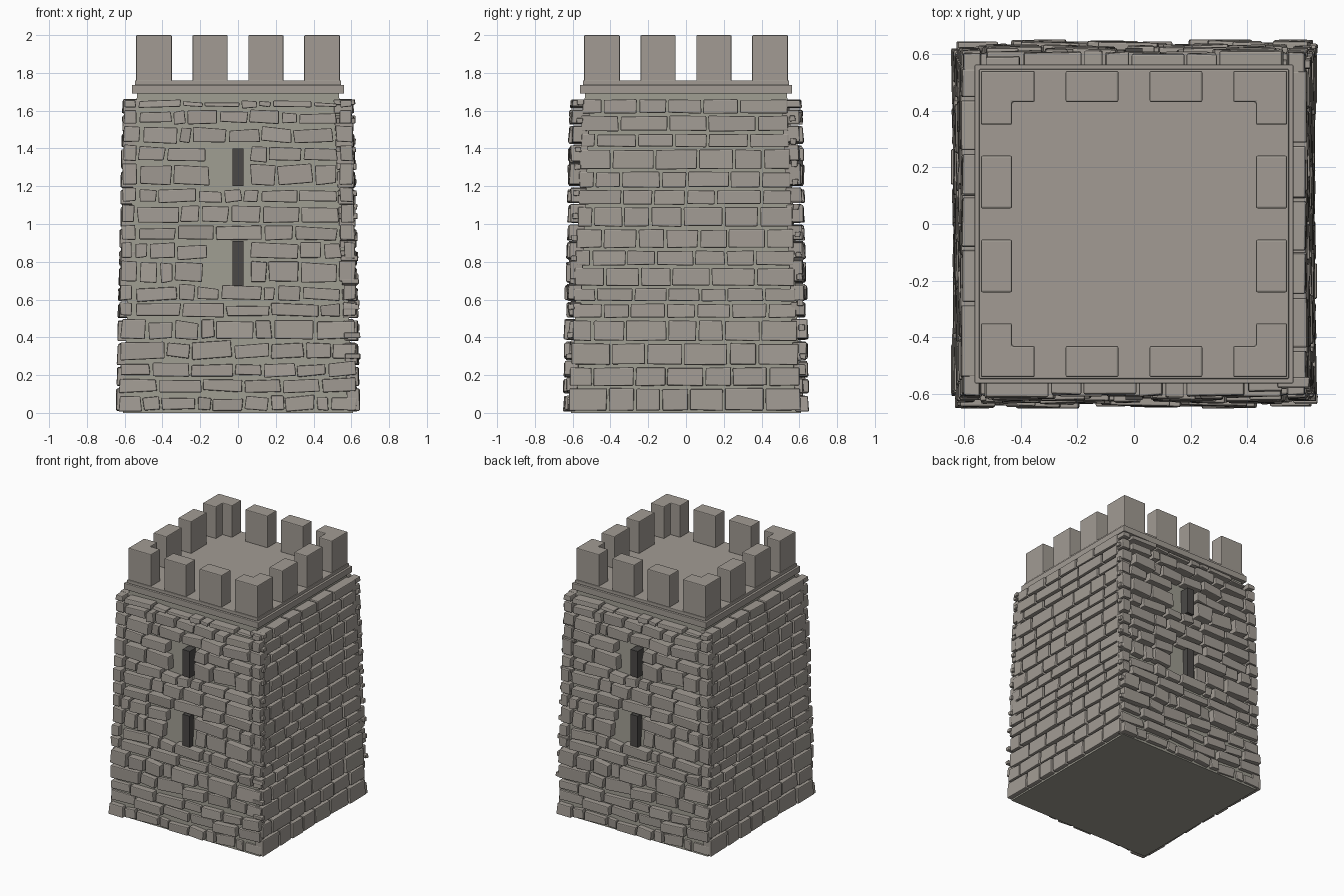
import bpy, bmesh, math, random
from mathutils import Matrix, Vector

if "Cube" in bpy.data.objects:
    bpy.data.objects.remove(bpy.data.objects["Cube"], do_unlink=True)
random.seed(7)
rnd = random.uniform
WALL_TOP = 1.69


def material(name, r, g, b):
    m = bpy.data.materials.new(name)
    m.use_nodes = True
    m.diffuse_color = (r, g, b, 1)
    m.node_tree.nodes["Principled BSDF"].inputs["Base Color"].default_value = (r, g, b, 1)
    return m


STONE = material("warm grey stone", 0.36, 0.33, 0.295)
MORTAR = material("mossy grey mortar", 0.34, 0.33, 0.28)
DARK = material("dark slit", 0.07, 0.066, 0.062)


def core(z):
    """Half width of the tapering wall."""
    return 0.61 - 0.075 * z / WALL_TOP


def envelope(z):
    """Distance from the axis to the stone faces."""
    return 0.642 - 0.036 * z / WALL_TOP


def finish(bm, name, mat, bevel=0.0, turn=0.0):
    bmesh.ops.recalc_face_normals(bm, faces=bm.faces)
    me = bpy.data.meshes.new(name)
    bm.to_mesh(me)
    bm.free()
    me.materials.append(mat)
    ob = bpy.data.objects.new(name, me)
    bpy.context.collection.objects.link(ob)
    ob.rotation_euler.z = turn
    if bevel:
        mod = ob.modifiers.new("worn edges", "BEVEL")
        mod.width, mod.segments, mod.limit_method = bevel, 2, "ANGLE"
    return ob


def copy(ob, name, turn):
    twin = ob.copy()
    twin.name = name
    twin.rotation_euler.z += turn
    bpy.context.collection.objects.link(twin)


def prism(bm, outline, z0, z1):
    face = bm.faces.new([bm.verts.new((x, y, z0)) for x, y in outline])
    top = bmesh.ops.extrude_face_region(bm, geom=[face])["geom"]
    for v in top:
        if isinstance(v, bmesh.types.BMVert):
            v.co.z = z1


def box(bm, x0, x1, y0, y1, z0, z1):
    prism(bm, [(x0, y0), (x1, y0), (x1, y1), (x0, y1)], z0, z1)


def stone(bm, x0, x1, z0, z1, jitter, tilt, proud):
    """One stone on the front wall, following the wall's lean."""
    w, h = x1 - x0, z1 - z0
    spin = Matrix.Rotation(tilt, 3, "Y")
    cx, cz = (x0 + x1) / 2, (z0 + z1) / 2
    corners = bmesh.ops.create_cube(bm, size=1)["verts"]
    offset = {}
    for v in corners:
        outer = v.co.y < 0
        key = (v.co.x > 0, v.co.z > 0)
        if key not in offset:
            offset[key] = Vector((rnd(-jitter, jitter), 0, rnd(-jitter, jitter)))
        p = spin @ Vector((v.co.x * w, 0, v.co.z * h)) + offset[key]
        z = max(0.005, cz + p.z)
        depth = envelope(z) + proud + rnd(-jitter, jitter) if outer else core(z) - 0.03
        v.co = (cx + p.x, -depth, z)


def split(x0, x1, low, high):
    """Cut a course into stones of uneven width."""
    widths = []
    while sum(widths) < x1 - x0 - low / 2:
        widths.append(rnd(low, high))
    scale = (x1 - x0) / sum(widths)
    x = x0
    for w in widths:
        yield x, x + w * scale
        x += w * scale


# Tapering wall core
bm = bmesh.new()
box(bm, -1, 1, -1, 1, 0, WALL_TOP + 0.01)
for v in bm.verts:
    v.co.x *= core(v.co.z)
    v.co.y *= core(v.co.z)
finish(bm, "wall_core", MORTAR)

# Rough stone courses on the front and back, left open around the slits
slits = [(0.67, 0.91), (1.2, 1.4)]
courses = [0.01, 0.105, 0.195, 0.285, 0.39, 0.51, 0.595, 0.69, 0.815, 0.915,
           1.005, 1.115, 1.205, 1.33, 1.43, 1.53, 1.615, 1.67]
bm = bmesh.new()
for z0, z1 in zip(courses, courses[1:]):
    mid = (z0 + z1) / 2
    edge = envelope(mid) - 0.005
    inner = edge - rnd(0.06, 0.1) if z0 > 0.5 else edge
    open_course = any(a < mid < b for a, b in slits)
    spans = [(-inner, -rnd(0.08, 0.18)), (0.06, inner)] if open_course else [(-inner, inner)]
    for a, b in spans:
        for x0, x1 in split(a, b, 0.07, 0.26):
            w = x1 - x0 - 0.014
            top = z1 - rnd(0.014, 0.03)
            limit = min(0.1, 0.012 / w)
            stone(bm, x0 + 0.007, x1 - 0.007, z0 + rnd(0, 0.008), top,
                  0.005, rnd(-limit, limit), rnd(-0.02, 0.012))
    # Small corner stones
    if inner < edge:
        for side in (-1, 1):
            a, b = sorted((side * (inner + 0.01), side * edge))
            stone(bm, a, b, z0 + 0.004, z1 - 0.012, 0.004, 0, rnd(-0.015, 0.004))
rough = finish(bm, "front_rough_stones", STONE, 0.006)
copy(rough, "back_rough_stones", math.pi)

# Regular brick courses on the two sides
courses = [0.01, 0.14, 0.252, 0.378, 0.5, 0.588, 0.67, 0.778, 0.87, 0.983,
           1.1, 1.19, 1.287, 1.405, 1.488, 1.583, 1.67]
bm = bmesh.new()
for i, (z0, z1) in enumerate(zip(courses, courses[1:])):
    edge = core((z0 + z1) / 2) + 0.01
    start = -edge
    if i % 2:
        start += rnd(0.08, 0.13)
        stone(bm, -edge, start - 0.012, z0 + 0.004, z1 - 0.012, 0.003, 0, 0)
    for x0, x1 in split(start, edge, 0.14, 0.25):
        stone(bm, x0, x1 - 0.012, z0 + 0.004, z1 - 0.012, 0.003, 0, rnd(-0.004, 0.004))
bricks = finish(bm, "left_side_bricks", STONE, 0.006, math.pi / 2)
copy(bricks, "right_side_bricks", math.pi)

# Little chips of stone along the left corners
bm = bmesh.new()
for side in (-1, 1):
    z = 0.3
    while z < 1.66:
        x = side * (core(z) + 0.022)
        stone(bm, x - 0.016, x + 0.016, z - 0.015, z + 0.015, 0.003, 0, 0.012)
        z += rnd(0.09, 0.16)
finish(bm, "left_corner_chips", STONE, 0.005, math.pi / 2)

# Arrow slits standing out from the wall
bm = bmesh.new()
for z0, z1 in slits:
    box(bm, -0.03, 0.03, -0.62, -0.5, z0, z1)
slit = finish(bm, "front_arrow_slits", DARK)
copy(slit, "back_arrow_slits", math.pi)

# Stepped cornice and roof deck
for name, half, z0, z1 in (("cornice", 0.562, 1.69, 1.737), ("roof_deck", 0.546, 1.735, 1.76)):
    bm = bmesh.new()
    box(bm, -half, half, -half, half, z0, z1)
    finish(bm, name, STONE, 0.004)

# Battlements: one L-shaped corner and two blocks, repeated on each side
out, end, inside = 0.54, 0.35, 0.43
bm = bmesh.new()
prism(bm, [(-out, -out), (-end, -out), (-end, -inside), (-inside, -inside),
           (-inside, -end), (-out, -end)], 1.755, 2)
for x in (-0.148, 0.148):
    box(bm, x - 0.093, x + 0.093, -out, -inside, 1.755, 2)
merlons = finish(bm, "front_battlements", STONE, 0.006)
for i, side in enumerate(("left", "back", "right")):
    copy(merlons, side + "_battlements", (i + 1) * math.pi / 2)
